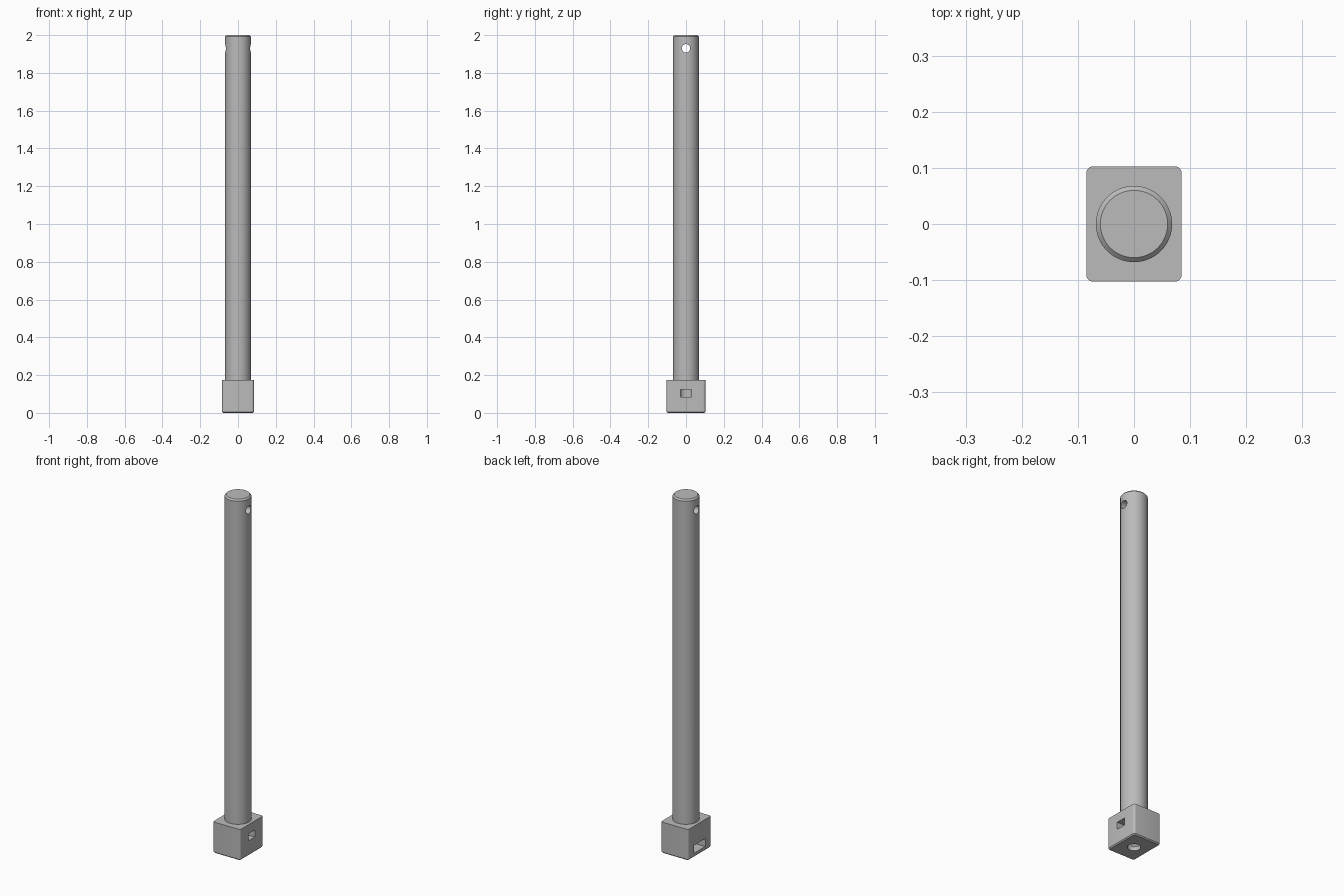
import bpy
import bmesh
import math
from mathutils import Matrix

cube = bpy.data.objects.get("Cube")
if cube:
    bpy.data.objects.remove(cube, do_unlink=True)

steel = bpy.data.materials.new("grey_steel")
steel.use_nodes = True
grey = (0.5, 0.5, 0.5, 1)
steel.diffuse_color = grey
steel.node_tree.nodes["Principled BSDF"].inputs["Base Color"].default_value = grey


def make(name, bm):
    mesh = bpy.data.meshes.new(name)
    bm.to_mesh(mesh)
    bm.free()
    mesh.materials.append(steel)
    obj = bpy.data.objects.new(name, mesh)
    bpy.context.collection.objects.link(obj)
    return obj


def box(size, center):
    bm = bmesh.new()
    bmesh.ops.create_cube(bm, size=1, matrix=Matrix.Translation(center) @ Matrix.Diagonal((*size, 1)))
    return bm


def cylinder(radius, length, center, along_x=False):
    bm = bmesh.new()
    turn = Matrix.Rotation(math.pi / 2 if along_x else 0, 4, "Y")
    bmesh.ops.create_cone(bm, cap_ends=True, segments=64, radius1=radius, radius2=radius,
                          depth=length, matrix=Matrix.Translation(center) @ turn)
    return bm


def bevel(bm, test, width, segments):
    edges = [e for e in bm.edges if test(*e.verts)]
    bmesh.ops.bevel(bm, geom=edges, offset=width, segments=segments, profile=0.5, affect="EDGES")


def cut(obj, name, bm):
    cutter = make(name, bm)
    mod = obj.modifiers.new(name, "BOOLEAN")
    mod.operation = "DIFFERENCE"
    mod.solver = "EXACT"
    mod.object = cutter
    return cutter


# Shaft with a chamfered top
bm = cylinder(0.068, 1.83, (0, 0, 1.085))
bevel(bm, lambda a, b: min(a.co.z, b.co.z) > 1.99, 0.008, 1)
shaft = make("shaft", bm)

# Base block: rounded upright edges, chamfered underside
bm = box((0.17, 0.205, 0.175), (0, 0, 0.0875))
bevel(bm, lambda a, b: abs(a.co.z - b.co.z) > 0.1, 0.012, 6)
bevel(bm, lambda a, b: max(a.co.z, b.co.z) < 0.01, 0.006, 1)
base = make("base_block", bm)

# Cross hole, bore from below, and the side openings into the bore
cutters = [
    cut(shaft, "cross_hole_cutter", cylinder(0.022, 0.3, (0, 0, 1.93), True)),
    cut(base, "bore_cutter", cylinder(0.033, 0.17, (0, 0, 0.05))),
    cut(base, "small_slot_cutter", box((0.1, 0.056, 0.04), (0.06, 0, 0.104))),
    cut(base, "wide_slot_cutter", box((0.1, 0.1, 0.045), (-0.06, 0, 0.045))),
]

# Apply the cuts, hide the cutters and smooth the round faces
for obj in (shaft, base):
    bpy.ops.object.select_all(action="DESELECT")
    obj.select_set(True)
    bpy.context.view_layer.objects.active = obj
    for mod in list(obj.modifiers):
        bpy.ops.object.modifier_apply(modifier=mod.name)
    bpy.ops.object.shade_smooth_by_angle(angle=math.radians(30))
for cutter in cutters:
    bpy.data.objects.remove(cutter, do_unlink=True)
